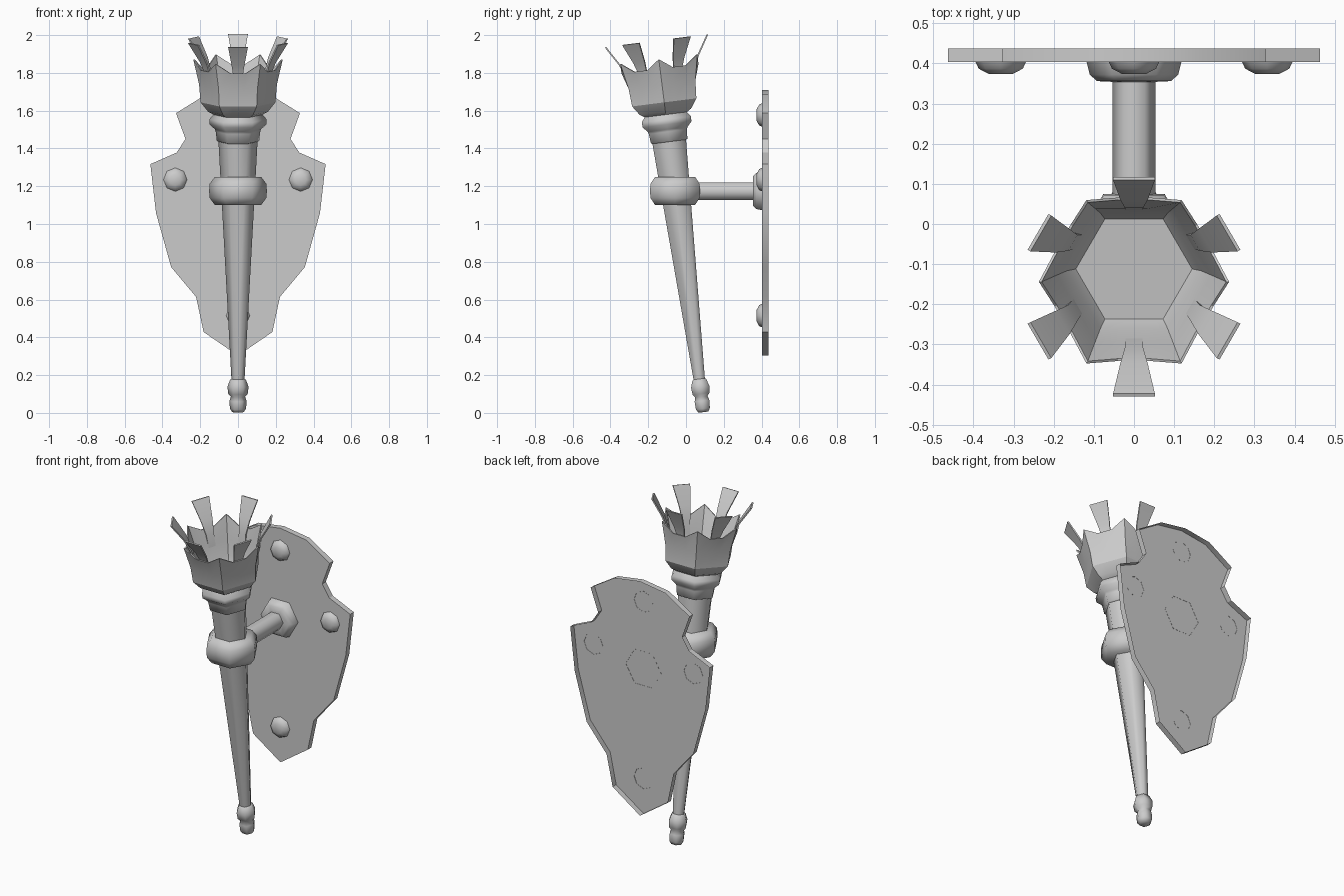
import bpy, bmesh
from math import sin, cos, pi, radians
from mathutils import Matrix, Vector

if "Cube" in bpy.data.objects:
    bpy.data.objects.remove(bpy.data.objects["Cube"])

TILT = radians(7.2)
S = 1 / cos(TILT)                      # converts grid heights to lengths along the torch
TORCH = Matrix.Translation((0, 0.092, 0.004)) @ Matrix.Rotation(TILT, 4, 'X')


def finish(name, bm, angle=30, recalc=True):
    if recalc:
        bmesh.ops.recalc_face_normals(bm, faces=bm.faces)
    me = bpy.data.meshes.new(name)
    bm.to_mesh(me)
    bm.free()
    ob = bpy.data.objects.new(name, me)
    bpy.context.collection.objects.link(ob)
    bpy.ops.object.select_all(action='DESELECT')
    ob.select_set(True)
    bpy.context.view_layer.objects.active = ob
    bpy.ops.object.shade_smooth_by_angle(angle=radians(angle))
    return ob


def loft(name, rings, mat, caps=(True, True), angle=65):
    bm = bmesh.new()
    vs = [[bm.verts.new(mat @ Vector(p)) for p in r] for r in rings]
    n = len(vs[0])
    for a, b in zip(vs, vs[1:]):
        for i in range(n):
            j = (i + 1) % n
            bm.faces.new((a[i], a[j], b[j], b[i]))
    if caps[0]:
        bm.faces.new(vs[0])
    if caps[1]:
        bm.faces.new(vs[-1])
    return finish(name, bm, angle)


def lathe(name, profile, mat, sides=6, caps=(True, True), k=1.0):
    rings = [[(r * cos(2 * pi * i / sides), r * sin(2 * pi * i / sides), z * k)
              for i in range(sides)] for r, z in profile]
    return loft(name, rings, mat, caps)


# Torch shaft, end knob and neck rings
lathe("shaft", [(.034, .16), (.105, 1.46)], TORCH, k=S)
lathe("end_knob", [(.03, 0), (.043, .018), (.045, .06), (.038, .082), (.052, .098),
                   (.056, .135), (.042, .172), (.034, .176)], TORCH, k=S)
lathe("neck_rings", [(.1, 1.43), (.112, 1.435), (.118, 1.485), (.122, 1.497), (.15, 1.523),
                     (.152, 1.55), (.125, 1.58), (.12, 1.61)], TORCH, k=S)


# Hexagonal cup with a jagged rim
def cup_ring(r, z, drop=0.0):
    pts = []
    corner = [Vector((r * cos(i * pi / 3), r * sin(i * pi / 3), z * S)) for i in range(6)]
    for i in range(6):
        c = corner[i]
        for nb, t in ((corner[i - 1], .33), (c, 0), (corner[(i + 1) % 6], .33)):
            p = c.lerp(nb, t)
            if nb is not c:
                p.z -= drop
            pts.append(p)
    return pts


loft("cup", [cup_ring(.13, 1.575), cup_ring(.158, 1.59), cup_ring(.198, 1.64),
             cup_ring(.206, 1.735), cup_ring(.237, 1.868, .05),
             cup_ring(.23, 1.868, .05), cup_ring(.192, 1.735),
             cup_ring(.167, 1.65), cup_ring(.145, 1.615)], TORCH, angle=30)

# Flaring fingers, one in the middle of each cup face
ROWS = [(.163, 1.68, .02), (.184, 1.79, .023), (.213, 1.862, .034), (.276, 1.965, .052)]
for k in range(6):
    m = TORCH @ Matrix.Rotation(pi / 6 + k * pi / 3, 4, 'Z')
    rings = [[(r, -w, z * S), (r, w, z * S), (r - .008, w, z * S + .002),
              (r - .008, -w, z * S + .002)] for r, z, w in ROWS]
    loft(f"cup_finger_{k + 1}", rings, m, angle=30)

# Upright collar holding the shaft
lathe("collar", [(.122, 1.1), (.15, 1.138), (.153, 1.175), (.15, 1.213), (.122, 1.25)],
      Matrix.Translation((0, -.058, 0)))


# Arm, flange and rivets, all pointing back at the plate and open where they meet it
def along_y(x, z):
    return Matrix.Translation((x, 0, z)) @ Matrix.Rotation(-pi / 2, 4, 'X')


lathe("arm", [(.053, -.02), (.053, .38)], along_y(0, 1.173))
lathe("arm_flange", [(.05, .354), (.092, .356), (.11, .372), (.118, .404)],
      along_y(0, 1.175), caps=(True, False))
for i, (x, z) in enumerate([(-.332, 1.235), (.332, 1.235), (0, 1.577), (0, .515)]):
    lathe(f"rivet_{i + 1}", [(.03, .374), (.055, .387), (.063, .404)],
          along_y(x, z), sides=8, caps=(True, False))

# Shield-shaped back plate: hollow-backed shell with a sloping rim
HALF = [(.17, 1.685), (.328, 1.587), (.278, 1.45), (.325, 1.378), (.464, 1.317),
        (.434, 1.058), (.354, .772), (.222, .614), (.182, .428)]
outline = [(0, 1.71)] + HALF + [(0, .303)] + [(-x, z) for x, z in reversed(HALF)]
bm = bmesh.new()
face = bm.faces.new([bm.verts.new((x, .437, z)) for x, z in outline])
bmesh.ops.inset_region(bm, faces=[face], thickness=.027, use_even_offset=True, use_boundary=True)
for v in face.verts:
    v.co.y = .403
bm.normal_update()
if face.normal.y > 0:
    bmesh.ops.reverse_faces(bm, faces=bm.faces)
finish("back_plate", bm, recalc=False)
